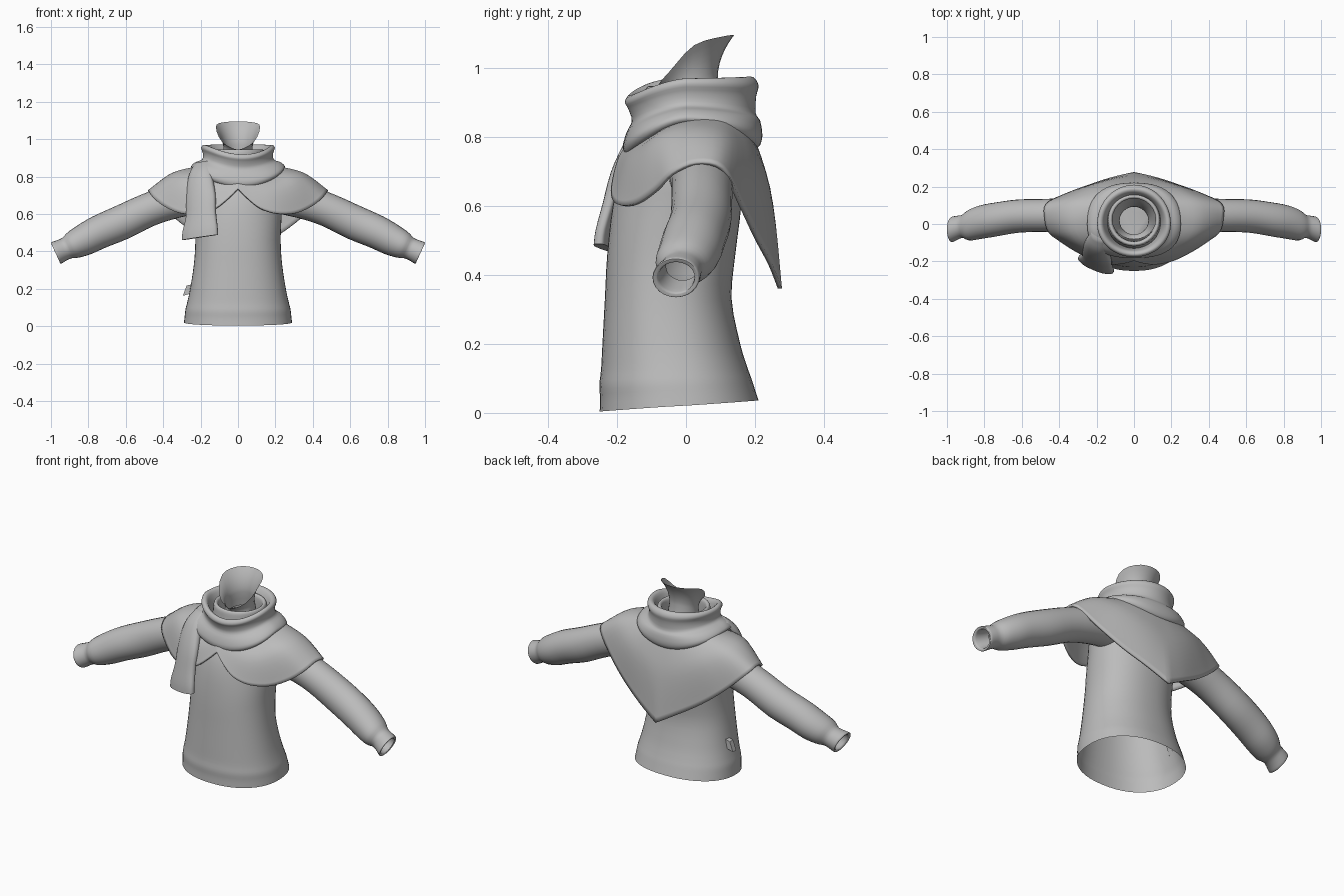
import bpy, bmesh, math
from mathutils import Vector

if "Cube" in bpy.data.objects:
    bpy.data.objects.remove(bpy.data.objects["Cube"])

cloth = bpy.data.materials.new("grey_cloth")
cloth.diffuse_color = (0.5, 0.5, 0.5, 1)
cloth.use_nodes = True
cloth.node_tree.nodes["Principled BSDF"].inputs["Base Color"].default_value = cloth.diffuse_color
TAU = 2 * math.pi


def spline(keys, n, closed=False):
    """Smooth curve through key tuples, n samples per span."""
    k = [Vector(p) for p in keys]
    m = len(k)
    get = (lambda i: k[i % m]) if closed else (lambda i: k[max(0, min(m - 1, i))])
    out = []
    for i in range(m if closed else m - 1):
        a, b, c, d = get(i - 1), get(i), get(i + 1), get(i + 2)
        for j in range(n):
            t = j / n
            out.append(0.5 * (2 * b + (c - a) * t + (2 * a - 5 * b + 4 * c - d) * t * t
                              + (3 * b - a - 3 * c + d) * t ** 3))
    if not closed:
        out.append(k[-1].copy())
    return out


def power(v, e):
    """Signed power, for rounded-square sections."""
    return math.copysign(abs(v) ** e, v)


def loft(name, rings, start=False, end=False, thick=0, angle=50):
    """Skin a list of closed rings, optionally capping either end."""
    bm = bmesh.new()
    vs = [[bm.verts.new(p) for p in r] for r in rings]
    n = len(rings[0])
    for a, b in zip(vs, vs[1:]):
        for i in range(n):
            bm.faces.new((a[i], a[(i + 1) % n], b[(i + 1) % n], b[i]))
    if start:
        bm.faces.new(vs[0][::-1])
    if end:
        bm.faces.new(vs[-1])
    bmesh.ops.recalc_face_normals(bm, faces=bm.faces)
    me = bpy.data.meshes.new(name)
    bm.to_mesh(me)
    bm.free()
    me.materials.append(cloth)
    ob = bpy.data.objects.new(name, me)
    bpy.context.collection.objects.link(ob)
    if thick:
        s = ob.modifiers.new("thickness", "SOLIDIFY")
        s.thickness, s.offset = thick, 0
    bpy.ops.object.select_all(action="DESELECT")
    ob.select_set(True)
    bpy.context.view_layer.objects.active = ob
    bpy.ops.object.shade_smooth_by_angle(angle=math.radians(angle))
    return ob


# Torso: height, half width, front y, back y, hem tilt
body = [(.02, .289, -.25, .21, .016), (.055, .285, -.249, .2, .012), (.09, .281, -.251, .19, .008),
        (.13, .271, -.246, .177, .004), (.2, .256, -.242, .157, 0), (.33, .236, -.235, .132, 0),
        (.46, .228, -.228, .143, 0), (.6, .234, -.212, .16, 0), (.7, .24, -.185, .16, 0),
        (.78, .2, -.14, .15, 0), (.83, .13, -.1, .13, 0), (.87, .09, -.07, .11, 0)]
rings = []
for z, w, f, b, tilt in spline(body, 3):
    e = .9 if z < .5 else .9 + .1 * min(1, (z - .5) / .15)
    rings.append([(w * power(math.sin(a), e), (f + b) / 2 - (b - f) / 2 * power(math.cos(a), e),
                   z - tilt * math.cos(a)) for a in (TAU * i / 48 for i in range(48))])
loft("torso", rings, end=True)

# Sleeves: centre x, y, z, vertical radius, depth radius, with turned-in cuff
arm = [(.17, .035, .7, .09, .09), (.35, .047, .665, .092, .09), (.48, .046, .622, .09, .088),
       (.62, .042, .556, .093, .089), (.74, .024, .505, .09, .091), (.82, .01, .464, .085, .09),
       (.88, -.006, .435, .074, .082), (.915, -.012, .418, .06, .062), (.945, -.02, .405, .06, .064),
       (.972, -.029, .392, .063, .068), (.974, -.029, .391, .055, .06), (.965, -.027, .395, .048, .052),
       (.9, -.01, .425, .045, .048)]
up = Vector((.415, 0, .91))
for side, label in ((1, "left"), (-1, "right")):
    rings = []
    for x, y, z, rv, ry in spline(arm, 3):
        ring = []
        for i in range(24):
            a = TAU * i / 24
            p = Vector((x, y, z)) + up * rv * math.cos(a) + Vector((0, ry * math.sin(a), 0))
            ring.append((side * p.x, p.y, p.z))
        rings.append(ring)
    loft("sleeve_" + label, rings)


def mirror_ring(half, n, corner=False):
    """Complete a front-to-back half outline into a full ring."""
    if not corner:
        return spline(half + [(-x, y, z) for x, y, z in half[-2:0:-1]], n, True)
    h = spline(half, n)
    return h + [Vector((-p.x, p.y, p.z)) for p in h[-2:0:-1]]


# Shoulder cape: neck, shoulder and hem outlines, front to back
hem = [(0, -.192, .735), (.05, -.206, .685), (.12, -.212, .63), (.21, -.192, .602), (.31, -.143, .605),
       (.40, -.085, .645), (.455, -.04, .692), (.475, .03, .722), (.468, .105, .705), (.36, .16, .598),
       (.245, .203, .507), (.12, .244, .43), (0, .272, .36)]
mid = [(0, -.16, .785), (.05, -.168, .76), (.1, -.172, .74), (.17, -.163, .735), (.24, -.135, .75),
       (.3, -.09, .785), (.335, -.035, .808), (.345, .04, .817), (.33, .115, .80), (.26, .17, .755),
       (.18, .207, .71), (.09, .23, .67), (0, .238, .65)]
neck = [(.17 * math.sin(a), .02 - .14 * math.cos(a), .85 - .03 * math.cos(a))
        for a in (math.pi * i / 12 for i in range(13))]
outlines = [mirror_ring(neck, 4), mirror_ring(mid, 4), mirror_ring(hem, 4, True)]
columns = [spline(c, 6) for c in zip(*outlines)]
loft("shoulder_cape", [list(r) for r in zip(*columns)], thick=.012)

# Wrapped scarf: fold profiles as radius and height at front, side and back
front = [(.14, .765), (.168, .742), (.183, .768), (.173, .81), (.157, .845), (.167, .88), (.177, .9),
         (.165, .92), (.145, .91), (.135, .865), (.13, .83)]
flank = [(.2, .825), (.24, .84), (.25, .857), (.228, .877), (.192, .892), (.188, .925), (.197, .952),
         (.188, .968), (.168, .962), (.15, .92), (.14, .87)]
back = [(.17, .765), (.208, .768), (.221, .80), (.215, .845), (.202, .867), (.203, .915), (.21, .948),
        (.195, .972), (.17, .965), (.14, .9), (.13, .85)]
swell = (.05, .07, .07, .05, .02, 0, 0, 0, 0, 0, 0)
cols = []
for i in range(64):
    a = TAU * i / 64
    c, s = math.cos(a), math.sin(a)
    col = []
    for (rf, zf), (rs, zs), (rb, zb), sw in zip(front, flank, back, swell):
        re, ze = (rf, zf) if c > 0 else (rb, zb)
        z = zs + (ze - zs) * c * c
        k = 1 + sw * math.sin(2 * a) ** 2
        col.append((rs * s * k, -re * c * k, z - .014 * s * max(c, 0)))
    cols.append(spline(col, 3))
loft("scarf_wrap", [list(r) for r in zip(*cols)], angle=80)

# Inner collar
collar = [(.15, .83), (.142, .9), (.138, .935), (.128, .946), (.116, .936), (.112, .9), (.112, .84)]
loft("inner_collar", [[(r * math.sin(TAU * i / 32), .02 - r * math.cos(TAU * i / 32), z)
                       for i in range(32)] for r, z in spline(collar, 3)], angle=80)

# Neck lining: flared tube whose rim dips at the front
rim_z = spline([(.943, 0), (.985, 0), (1.065, 0), (1.09, 0), (1.095, 0)], 3)
rings = []
for t in [-1, -.5] + [j / 6 for j in range(7)]:
    ring = []
    for i in range(24):
        a = TAU * i / 24
        c, s = math.cos(a), math.sin(a)
        top = rim_z[min(i, 24 - i)].x
        base = .94 - .03 * c
        z = base + (top - base) * t if t > 0 else base + .08 * t
        flare = max(t, 0) ** 2
        rx = .077 + .041 * flare + .012 * max(-t, 0)
        ry = .074 + (.042 if c < 0 else .032) * flare + .012 * max(-t, 0)
        ring.append((rx * s, .018 + .006 * flare - ry * c, z))
    rings.append(ring)
loft("neck_lining", rings)

# Hanging scarf end: centre, half width, half thickness
tail = [(-.185, -.06, .88, .045, .02), (-.2, -.105, .835, .06, .024), (-.204, -.142, .77, .073, .025),
        (-.2, -.176, .69, .083, .024), (-.2, -.2, .6, .085, .023), (-.205, -.217, .52, .1, .022),
        (-.205, -.222, .475, .103, .022)]
across, out = Vector((.92, -.38, .14)), Vector((-.38, -.92, 0))
rings = []
for x, y, z, w, th in spline(tail, 3):
    ring = []
    for i in range(24):
        a = TAU * i / 24
        c, s = math.cos(a), math.sin(a)
        v = power(s, .6) * th + .006 * math.cos(3 * c)
        ring.append(Vector((x, y, z)) + across * power(c, .6) * w + out * v)
    rings.append(ring)
loft("scarf_end", rings, start=True, end=True)

# Small side tag
tag = []
for x, dz in ((-.25, .005), (-.285, -.005)):
    tag.append([(x + .01 * (z - .195) / .027, y, z + dz)
                for y, z in ((-.035, .168), (-.005, .168), (-.005, .222), (-.035, .222))])
loft("side_tag", tag, start=True, end=True, angle=20)
